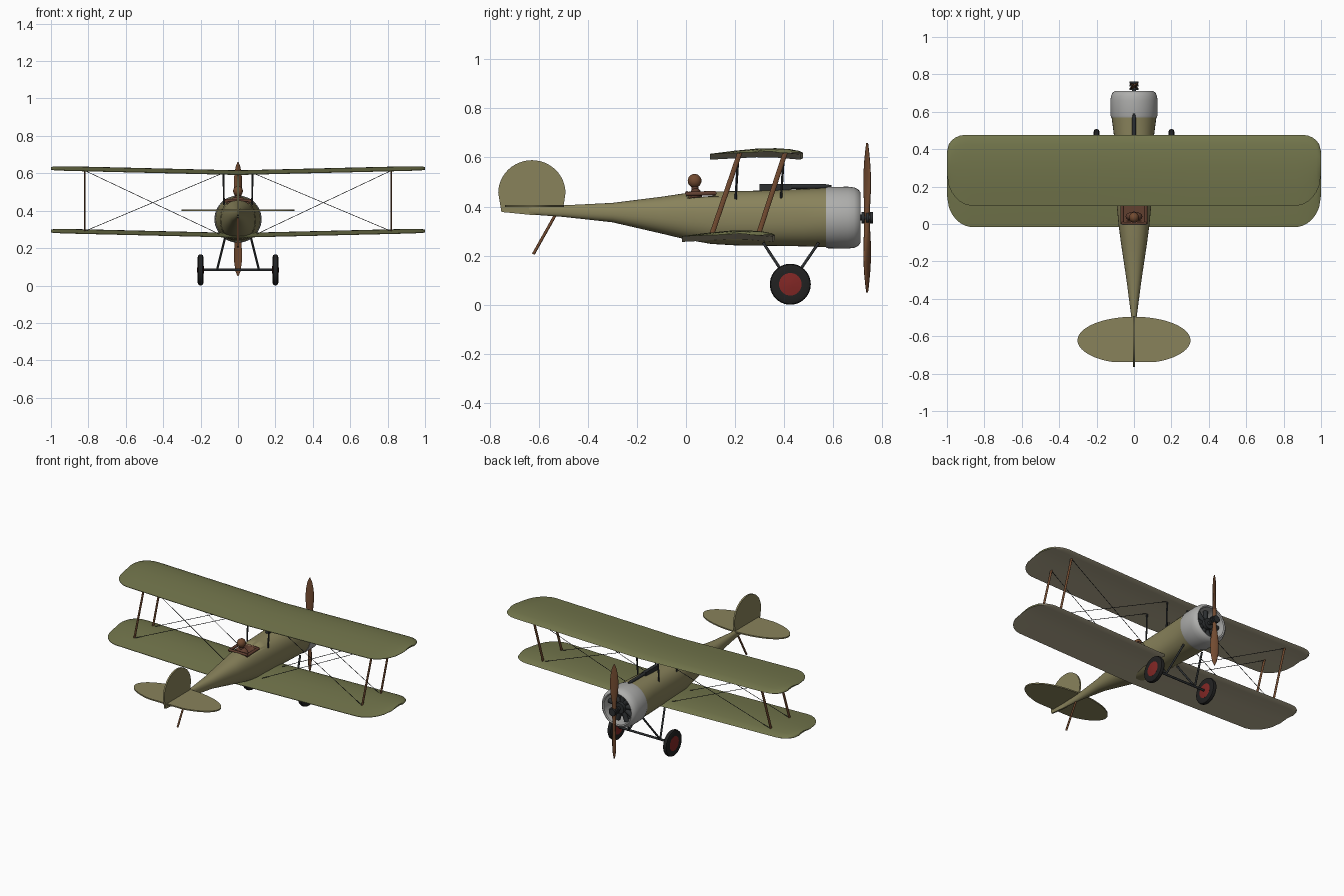
import bpy, bmesh, math
from mathutils import Vector, Matrix

if "Cube" in bpy.data.objects:
    bpy.data.objects.remove(bpy.data.objects["Cube"])

def mat(name, *c):
    m = bpy.data.materials.new(name)
    m.diffuse_color = (*c, 1)
    m.use_nodes = True
    m.node_tree.nodes["Principled BSDF"].inputs["Base Color"].default_value = m.diffuse_color
    return m

GREEN = mat("olive_green", .17, .18, .072)
LINEN = mat("linen", .46, .41, .28)
KHAKI = mat("khaki", .25, .225, .105)
WOOD = mat("wood", .17, .07, .03)
LEATHER = mat("leather", .12, .05, .03)
DARK = mat("dark_metal", .025, .028, .03)
RUBBER = mat("rubber", .015, .015, .015)
RED = mat("red", .22, .02, .018)
GREY = mat("cowl_grey", .42, .42, .41)

def finish(name, bm, *mats, angle=40):
    bmesh.ops.recalc_face_normals(bm, faces=bm.faces)
    me = bpy.data.meshes.new(name)
    bm.to_mesh(me)
    bm.free()
    for m in mats:
        me.materials.append(m)
    me.shade_smooth()
    me.set_sharp_from_angle(angle=math.radians(angle))
    ob = bpy.data.objects.new(name, me)
    bpy.context.collection.objects.link(ob)
    return ob

def loft(rings):
    """Skin a list of closed rings and cap both ends."""
    bm = bmesh.new()
    vs = [[bm.verts.new(p) for p in r] for r in rings]
    n = len(vs[0])
    for a, b in zip(vs, vs[1:]):
        for i in range(n):
            bm.faces.new((a[i], a[(i + 1) % n], b[(i + 1) % n], b[i]))
    bm.faces.new(vs[0])
    bm.faces.new(vs[-1])
    return bm

def lathe(name, profile, centre, axis, m, n=40):
    """Revolve (along, radius) pairs about the x or y axis."""
    c, rings = Vector(centre), []
    for d, r in profile:
        ring = []
        for i in range(n):
            a = 2 * math.pi * i / n
            u, v = r * math.cos(a), r * math.sin(a)
            ring.append(c + Vector((d, u, v) if axis == "x" else (u, d, v)))
        rings.append(ring)
    return finish(name, loft(rings), m)

def rod(name, a, b, r, m, flat=1, n=10, r2=None):
    a, b = Vector(a), Vector(b)
    d = b - a
    bm = bmesh.new()
    bmesh.ops.create_cone(bm, cap_ends=True, segments=n, radius1=r,
                          radius2=r if r2 is None else r2, depth=d.length)
    bm.transform(Matrix.Translation((a + b) / 2) @ d.to_track_quat("Z", "Y").to_matrix().to_4x4()
                 @ Matrix.Diagonal((flat, 1, 1, 1)))
    return finish(name, bm, m)

def box(name, lo, hi, m):
    lo, hi = Vector(lo), Vector(hi)
    bm = bmesh.new()
    bmesh.ops.create_cube(bm, size=1)
    bm.transform(Matrix.Translation((lo + hi) / 2) @ Matrix.Diagonal((*(hi - lo), 1)))
    return finish(name, bm, m)

def ball(name, c, size, m):
    bm = bmesh.new()
    bmesh.ops.create_uvsphere(bm, u_segments=20, v_segments=12, radius=1)
    bm.transform(Matrix.Translation(c) @ Matrix.Diagonal((*size, 1)))
    return finish(name, bm, m)

# Fuselage: y, half width, bottom, top
rings = []
for y, w, lo, hi in [(-.64, .006, .368, .402), (-.5, .014, .358, .405), (-.3, .040, .336, .415),
                     (-.1, .070, .290, .440), (0, .083, .266, .455), (.1, .092, .248, .461),
                     (.2, .096, .242, .463), (.35, .101, .240, .466), (.48, .108, .238, .472),
                     (.58, .121, .234, .477)]:
    ring = []
    e = 2 / 2.3 if y < .5 else 1
    for i in range(40):
        c, s = math.cos(i * math.pi / 20), math.sin(i * math.pi / 20)
        ring.append((w * math.copysign(abs(c) ** e, c), y,
                     (lo + hi) / 2 + (hi - lo) / 2 * math.copysign(abs(s) ** e, s)))
    rings.append(ring)
fuselage = finish("fuselage", loft(rings), KHAKI, LEATHER)

# Cockpit opening, rim, seat and pilot
cutter = box("cockpit_cutter", (-.058, .012, .37), (.058, .108, .6), LEATHER)
cutter.hide_render = True
cutter.hide_viewport = False
cutter.display_type = "WIRE"
cut = fuselage.modifiers.new("cockpit", "BOOLEAN")
cut.operation, cut.object, cut.solver = "DIFFERENCE", cutter, "EXACT"
for s in (-1, 1):
    rod("cockpit_side_rim", (s * .063, 0, .451), (s * .063, .12, .455), .009, LEATHER)
for y in (.004, .116):
    rod("cockpit_end_rim", (-.066, y, .455), (.066, y, .455), .008, LEATHER)
box("seat_back", (-.04, .013, .38), (.04, .02, .45), WOOD)
ball("pilot_shoulders", (0, .04, .44), (.045, .026, .036), LEATHER)
ball("pilot_head", (0, .035, .505), (.026, .028, .028), WOOD)
rod("pilot_neck", (0, .037, .46), (0, .036, .49), .014, LEATHER)

# Cowl with open front, firewall and radial engine
CZ = .355
lathe("engine_cowl", [(.57, .122), (.58, .125), (.66, .126), (.685, .123), (.702, .115), (.71, .104),
                      (.706, .097), (.69, .096), (.6, .1)], (0, 0, CZ), "y", GREY, 48)
rod("firewall", (0, .598, CZ), (0, .604, CZ), .099, DARK, n=32)
rod("crankcase", (0, .6, CZ), (0, .69, CZ), .035, DARK, n=24)
for i in range(9):
    a = 2 * math.pi * i / 9
    d = Vector((math.sin(a), 0, math.cos(a)))
    o = Vector((0, .655, CZ))
    rod("engine_cylinder", o + d * .03, o + d * .094, .015, DARK, n=12)

# Propeller
rod("propeller_shaft", (0, .68, CZ), (0, .758, CZ), .012, DARK, n=16)
for y in (.716, .734, .75):
    rod("propeller_hub_disc", (0, y, CZ), (0, y + .011, CZ), .023, DARK, n=20)
for s in (1, -1):
    rings = []
    for h, w, tw in [(.0, .024, 60), (.05, .026, 50), (.11, .042, 40), (.17, .051, 34),
                     (.23, .046, 28), (.28, .028, 24), (.305, .006, 22)]:
        t = math.radians(tw)
        ring = []
        for i in range(12):
            a = i * math.pi / 6
            u, v = w / 2 * math.cos(a), (.004 + .009 * (1 - h / .305)) * math.sin(a)
            ring.append((s * (u * math.cos(t) - v * math.sin(t)),
                         .738 + u * math.sin(t) + v * math.cos(t), CZ + s * h))
        rings.append(ring)
    finish("propeller_blade", loft(rings), WOOD)

# Wings: thin cambered section, dihedral, rounded tips
TOP = [(0, .007), (.04, .015), (.14, .022), (.3, .026), (.5, .025), (.75, .016), (1, .004)]
BOTTOM = [(1, .001), (.75, .006), (.5, .011), (.3, .010), (.12, .004), (.03, .001)]
half = [0, .3, .6, .87, .9, .93, .955, .975, .99, 1]

def wing_base(x, z):
    return z + .024 * abs(x)

def wing(name, front, z):
    rings = []
    for x in [-x for x in half[:0:-1]] + half:
        arc = lambda start, size: size * (1 - math.sqrt(max(0, 1 - (max(0, abs(x) - start) / (1 - start)) ** 2)))
        le, te = front - arc(.9, .09), front - .38 + arc(.86, .17)
        k = math.sqrt((le - te) / .38)
        rings.append([(x, le + (te - le) * t, wing_base(x, z) + .01 * (1 - k) + h * k)
                      for t, h in TOP + BOTTOM])
    bm = loft(rings)
    bmesh.ops.recalc_face_normals(bm, faces=bm.faces)
    for f in bm.faces:
        f.material_index = int(f.normal.z < -.6)
    finish(name, bm, GREEN, LINEN)

wing("upper_wing", .477, .590)
wing("lower_wing", .363, .255)

# Struts and bracing wires
for s in (-1, 1):
    for lo, hi, cab in [(.105, .22, .207), (.295, .405, .392)]:
        x = s * .82
        rod("interplane_strut", (x, lo, .287), (x, hi, .622), .010, WOOD, flat=.4)
        rod("cabane_strut", (s * .075, cab - .005, .43), (s * .078, cab + .006, .605), .005, DARK, n=8)
        rod("flying_wire", (s * .1, lo, .275), (x, hi, .615), .0017, DARK, n=5)
        rod("landing_wire", (s * .078, hi, .602), (x, lo, .29), .0017, DARK, n=5)

# Gun on the nose
box("gun_receiver", (-.012, .30, .462), (.012, .43, .492), DARK)
rod("gun_barrel", (0, .42, .482), (0, .565, .482), .010, DARK, n=12)
rod("gun_muzzle", (0, .565, .482), (0, .592, .482), .010, DARK, n=12, r2=.005)

# Landing gear
WY, WZ = .425, .0835
rod("axle", (-.2, WY, WZ), (.2, WY, WZ), .007, DARK)
for s in (-1, 1):
    for y in (.315, .54):
        rod("undercarriage_leg", (s * .07, y, .252), (s * .112, WY, WZ), .006, DARK)
    c = (s * .2, WY, WZ)
    lathe("tyre", [(-.013, .044), (-.016, .068), (-.011, .080), (0, .0835), (.011, .080),
                   (.016, .068), (.013, .044)], c, "x", RUBBER)
    lathe("wheel_disc", [(-.018, .012), (-.0135, .046), (.0135, .046), (.018, .012)], c, "x", RED)

# Tail surfaces and skid
def plate(name, outline, thick_axis, t):
    d = Vector(thick_axis) * t / 2
    finish(name, loft([[Vector(p) + d for p in outline], [Vector(p) - d for p in outline]]), KHAKI)

plate("tailplane", [(.302 * math.cos(a), max(-.737, -.622 + .126 * math.sin(a)), .402)
                    for a in [i * math.pi / 32 for i in range(64)]], (0, 0, 1), .008)
arc = [(0, -.628 + .137 * math.cos(a), .455 + .134 * math.sin(a))
       for a in [i * math.pi / 24 for i in range(25)]]
plate("rudder", arc + [(0, -.752, .378), (0, -.62, .365), (0, -.5, .395)], (1, 0, 0), .01)
rod("tail_skid", (0, -.53, .37), (0, -.622, .206), .006, WOOD)
